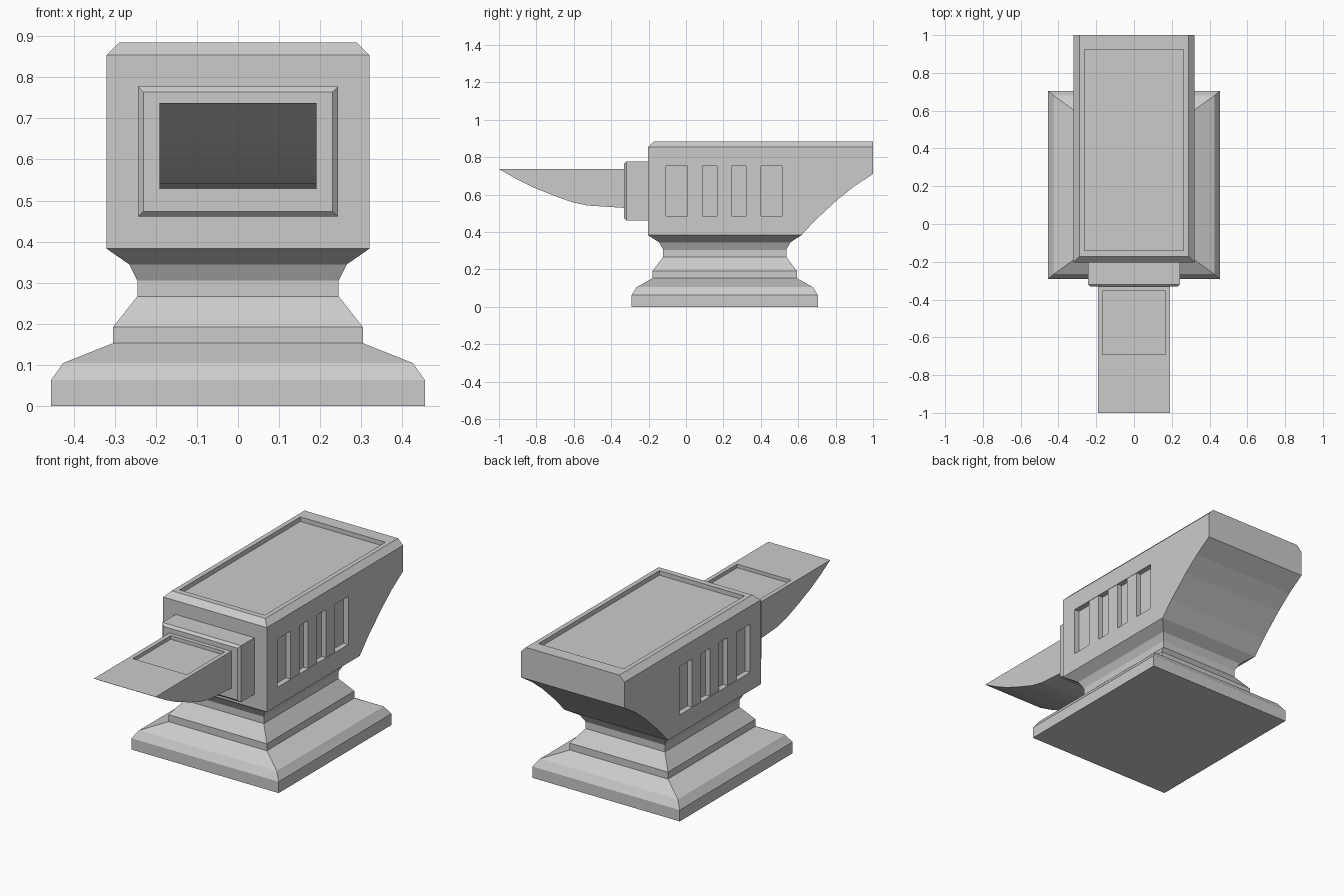
import bpy, bmesh

if "Cube" in bpy.data.objects:
    bpy.data.objects.remove(bpy.data.objects["Cube"])


def finish(name, bm):
    bmesh.ops.recalc_face_normals(bm, faces=bm.faces)
    mesh = bpy.data.meshes.new(name)
    bm.to_mesh(mesh)
    bm.free()
    obj = bpy.data.objects.new(name, mesh)
    bpy.context.collection.objects.link(obj)
    return obj


def prism(profile, half_x):
    """Extrude a (y, z) side profile symmetrically across x."""
    bm = bmesh.new()
    face = bm.faces.new([bm.verts.new((-half_x, y, z)) for y, z in profile])
    ext = bmesh.ops.extrude_face_region(bm, geom=[face])["geom"]
    verts = [g for g in ext if isinstance(g, bmesh.types.BMVert)]
    bmesh.ops.translate(bm, verts=verts, vec=(2 * half_x, 0, 0))
    bmesh.ops.recalc_face_normals(bm, faces=bm.faces)
    return bm


def chamfer(bm, test, size):
    edges = [e for e in bm.edges if test(e)]
    bmesh.ops.bevel(bm, geom=edges, offset=size, offset_type='OFFSET',
                    segments=1, profile=0.5, affect='EDGES')


def box(name, x, y, z):
    """Axis-aligned box from (min, max) ranges."""
    bm = bmesh.new()
    bmesh.ops.create_cube(bm, size=1)
    for v in bm.verts:
        v.co = [r[0] if c < 0 else r[1] for c, r in zip(v.co, (x, y, z))]
    return finish(name, bm)


def carve(obj, x, y, z):
    """Cut a rectangular recess."""
    cutter = box("recess_cutter", x, y, z)
    cutter.hide_render = True
    mod = obj.modifiers.new("recess", 'BOOLEAN')
    mod.operation = 'DIFFERENCE'
    mod.solver = 'EXACT'
    mod.object = cutter
    bpy.context.view_layer.objects.active = obj
    bpy.ops.object.modifier_apply(modifier=mod.name)
    bpy.data.objects.remove(cutter)


# Stepped pedestal: rectangular rings (half x, half y, z)
CENTRE_Y = 0.207
rings = [(0.455, 0.498, 0), (0.455, 0.498, 0.063), (0.425, 0.472, 0.105),
         (0.304, 0.386, 0.153), (0.304, 0.386, 0.192), (0.245, 0.329, 0.267),
         (0.245, 0.329, 0.305), (0.265, 0.351, 0.345), (0.32, 0.41, 0.383)]
bm = bmesh.new()
loops = [[bm.verts.new((sx * hx, CENTRE_Y + sy * hy, z))
          for sx, sy in ((-1, -1), (1, -1), (1, 1), (-1, 1))]
         for hx, hy, z in rings]
bm.faces.new(loops[0])
for low, high in zip(loops, loops[1:]):
    for i in range(4):
        j = (i + 1) % 4
        bm.faces.new((low[i], low[j], high[j], high[i]))
finish("pedestal", bm)

# Main body with the curved heel, chamfered on the front and side top edges
bm = prism([(-0.203, 0.383), (-0.203, 0.885), (1.0, 0.885), (1.0, 0.71),
            (0.90, 0.645), (0.81, 0.573), (0.69, 0.462), (0.617, 0.383)], 0.32)
chamfer(bm, lambda e: all(v.co.z > 0.88 for v in e.verts)
        and not all(v.co.y > 0.9 for v in e.verts), 0.031)
body = finish("anvil_body", bm)
carve(body, (-0.263, 0.263), (-0.14, 0.925), (0.86, 1.0))

# Side panels: recess with three upright slats
for side, label in ((-1, "left"), (1, "right")):
    carve(body, sorted((side * 0.29, side * 0.4)), (-0.108, 0.516), (0.485, 0.754))
    for i, y in enumerate((0.008, 0.165, 0.322)):
        box(f"{label}_slat_{i + 1}", sorted((side * 0.28, side * 0.318)),
            (y, y + 0.079), (0.485, 0.754))

# Collar between body and horn, front edges chamfered
bm = prism([(-0.332, 0.461), (-0.332, 0.777), (-0.19, 0.777), (-0.19, 0.461)], 0.243)
chamfer(bm, lambda e: all(v.co.y < -0.3 for v in e.verts), 0.013)
finish("collar", bm)

# Flat-topped horn with curved underside
horn = finish("horn", prism(
    [(-0.31, 0.737), (-1.0, 0.737), (-0.91, 0.685), (-0.82, 0.64), (-0.70, 0.592),
     (-0.61, 0.56), (-0.53, 0.542), (-0.31, 0.528)], 0.191))
carve(horn, (-0.167, 0.167), (-0.69, -0.355), (0.717, 0.85))
